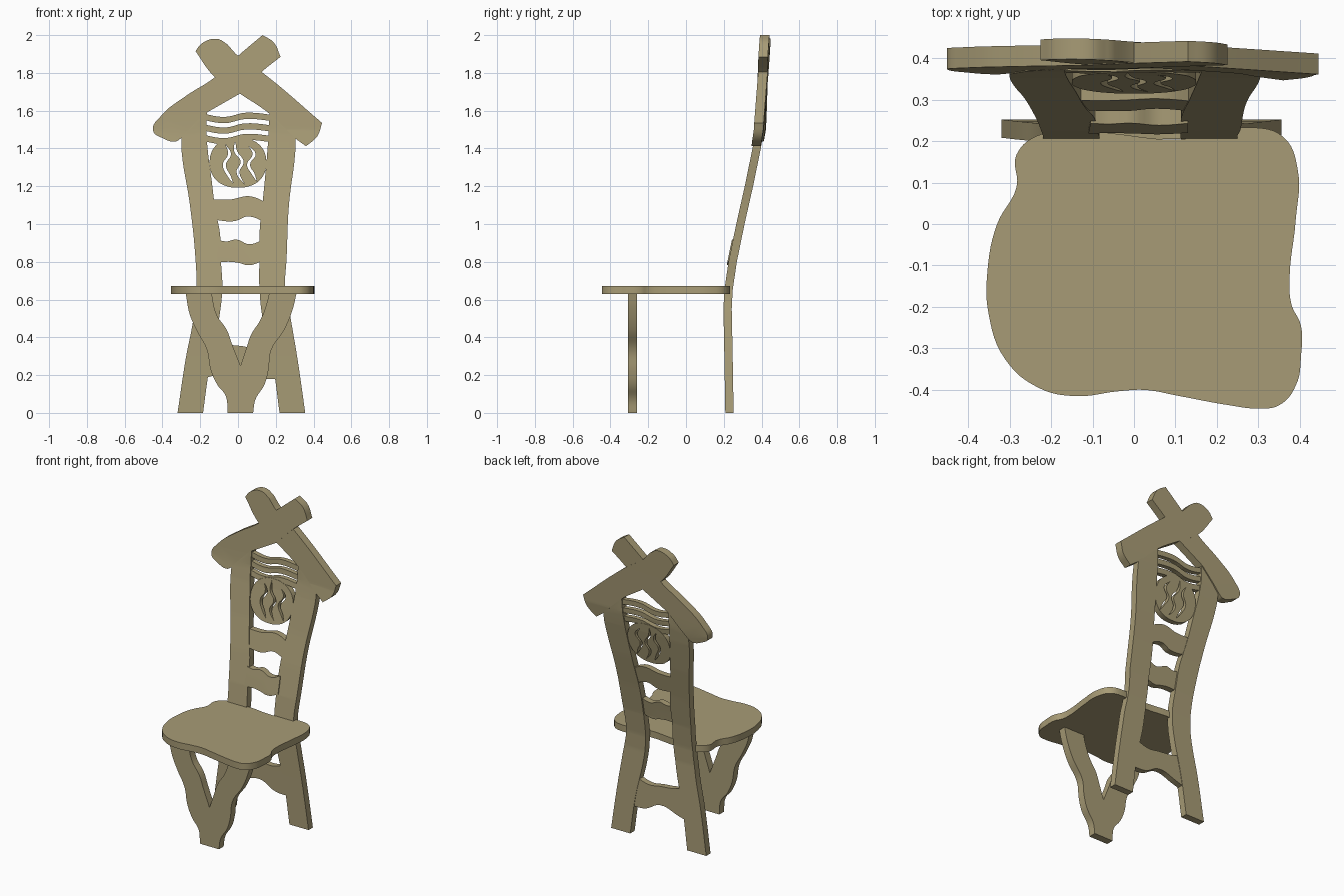
import bpy, bmesh, math

if "Cube" in bpy.data.objects:
    bpy.data.objects.remove(bpy.data.objects["Cube"])

wood = bpy.data.materials.new("wood")
wood.diffuse_color = (0.39, 0.33, 0.18, 1)
wood.use_nodes = True
wood.node_tree.nodes["Principled BSDF"].inputs["Base Color"].default_value = wood.diffuse_color

# Side profile of the bent back: (z, y of the slab's middle)
BEND = [(0, .23), (.3, .225), (.55, .22), (.65, .225), (.8, .247), (1.0, .288),
        (1.2, .333), (1.4, .374), (1.5, .390), (1.8, .407), (2.0, .419)]


def bend(z):
    for (z0, y0), (z1, y1) in zip(BEND, BEND[1:]):
        if z <= z1:
            return y0 + (y1 - y0) * (z - z0) / (z1 - z0)
    return BEND[-1][1]


def board(name, loops, thick, place, cuts=()):
    """Cut a board from closed outlines (holes included); a third value marks a sharp corner."""
    cu = bpy.data.curves.new(name + "_outline", 'CURVE')
    cu.dimensions, cu.fill_mode = '2D', 'BOTH'
    cu.extrude, cu.resolution_u = thick / 2, 6
    for pts in loops:
        sp = cu.splines.new('BEZIER')
        sp.bezier_points.add(len(pts) - 1)
        sp.use_cyclic_u = True
        for bp, p in zip(sp.bezier_points, pts):
            bp.co = (p[0], p[1], 0)
            bp.handle_left_type = bp.handle_right_type = 'VECTOR' if len(p) > 2 else 'AUTO'
    tmp = bpy.data.objects.new(name + "_outline", cu)
    bpy.context.collection.objects.link(tmp)
    dg = bpy.context.evaluated_depsgraph_get()
    me = bpy.data.meshes.new_from_object(tmp.evaluated_get(dg))
    bpy.data.objects.remove(tmp)
    me.name = name
    bm = bmesh.new()
    bm.from_mesh(me)
    bmesh.ops.remove_doubles(bm, verts=bm.verts, dist=1e-5)
    for c in cuts:
        bmesh.ops.bisect_plane(bm, geom=bm.verts[:] + bm.edges[:] + bm.faces[:],
                               plane_co=(0, c, 0), plane_no=(0, 1, 0))
    for v in bm.verts:
        v.co = place(*v.co)
    bmesh.ops.recalc_face_normals(bm, faces=bm.faces)
    bm.to_mesh(me)
    bm.free()
    me.polygons.foreach_set("use_smooth", [True] * len(me.polygons))
    me.set_sharp_from_angle(angle=math.radians(30))
    me.materials.clear()
    me.materials.append(wood)
    ob = bpy.data.objects.new(name, me)
    bpy.context.collection.objects.link(ob)
    return ob


def back_board(name, loops, thick=.044, off=0.0, tilt=0.0):
    return board(name, loops, thick,
                 lambda x, z, t: (x, bend(z) + t + off - tilt * x, z), [b[0] for b in BEND[1:-1]])


def band(top, bottom):
    """Outline of a wavy rail from its top and bottom edges, sharp at the ends."""
    loop = top + bottom[::-1]
    ends = {0, len(top) - 1, len(top), len(loop) - 1}
    return [(*p, 1) if i in ends else p for i, p in enumerate(loop)]


def slot(path, w):
    """Narrow wavy slot around a path, pointed at both ends."""
    mid = path[1:-1]
    return ([(*path[0], 1)] + [(x + w, z) for x, z in mid]
            + [(*path[-1], 1)] + [(x - w, z) for x, z in mid[::-1]])


# Seat
board("seat", [[(-.283, .168), (-.283, .09), (-.33, 0), (-.353, -.11), (-.35, -.22), (-.31, -.327),
                (-.23, -.395), (-.143, -.415), (-.035, -.403), (.025, -.40), (.11, -.415),
                (.23, -.437), (.30, -.445), (.35, -.437), (.39, -.39), (.403, -.315),
                (.402, -.243), (.38, -.195), (.375, -.135), (.39, .01), (.395, .13),
                (.36, .21), (.28, .233), (.11, .204), (-.08, .22), (-.22, .218)]],
      .042, lambda x, y, t: (x, y, .651 + t))

# Front leg with a V-shaped opening
board("front_leg", [[(-.277, .635, 1), (-.255, .52), (-.215, .43), (-.165, .335), (-.145, .23),
                     (-.11, .15), (-.065, .09), (-.055, 0, 1), (.08, 0, 1), (.092, .07),
                     (.14, .15), (.16, .22), (.177, .335), (.245, .44), (.29, .55), (.31, .635, 1),
                     (.165, .635, 1), (.155, .59), (.12, .495), (.07, .415), (.045, .345),
                     (.013, .25, 1), (-.03, .36), (-.06, .44), (-.113, .52), (-.14, .635, 1)]],
      .048, lambda x, z, t: (x, -.284 + t, z))

# Back posts, running from the feet up behind the roof beams
back_board("back_post_left", [[(-.32, 0, 1), (-.277, .285), (-.235, .505), (-.22, .67),
                               (-.225, .815), (-.255, 1.105), (-.298, 1.38), (-.30, 1.46, 1),
                               (-.165, 1.6, 1), (-.165, 1.45), (-.14, 1.235), (-.12, 1.08),
                               (-.095, .945), (-.09, .8), (-.083, .67), (-.10, .5),
                               (-.15, .25), (-.185, 0, 1)]])
back_board("back_post_right", [[(.356, 0, 1), (.315, .285), (.278, .505), (.25, .67),
                                (.257, .815), (.27, 1.105), (.303, 1.38), (.305, 1.46, 1),
                                (.166, 1.59, 1), (.16, 1.45), (.135, 1.16), (.115, .97),
                                (.113, .8), (.113, .67), (.13, .5), (.185, .25), (.22, 0, 1)]])

# Rails between the posts
back_board("bottom_rail", [band([(-.17, .39), (-.08, .365), (.01, .355), (.10, .345), (.20, .38)],
                                [(-.19, .18), (-.12, .20), (.01, .235), (.12, .185), (.22, .18)])], .038)
back_board("lower_rail", [band([(-.105, .915), (-.06, .908), (-.01, .918), (.06, .893), (.13, .915)],
                               [(-.11, .797), (-.04, .80), (.0, .795), (.06, .782), (.13, .805)])],
           .04, -.008)
back_board("upper_rail", [band([(-.15, 1.13), (-.04, 1.13), (.06, 1.147), (.16, 1.11)],
                               [(-.14, 1.025), (-.02, 1.015), (.055, 1.04), (.15, 1.005)])], .038)

# Round panel pierced by three wavy slots
disc = [(.15 * math.copysign(abs(math.cos(a)) ** .9, math.cos(a)),
         1.325 + .133 * math.copysign(abs(math.sin(a)) ** .9, math.sin(a)))
        for a in [math.tau * i / 16 for i in range(16)]]
slots = [[(-.065, 1.42), (-.045, 1.37), (-.072, 1.315), (-.045, 1.25), (-.025, 1.215)],
         [(-.015, 1.445), (-.012, 1.385), (.022, 1.33), (.0, 1.275), (.035, 1.21)],
         [(.055, 1.415), (.085, 1.37), (.056, 1.315), (.08, 1.265), (.1, 1.225)]]
back_board("round_panel", [disc] + [slot(s, .008) for s in slots], .034)

# Three thin wavy slats
for i in range(3):
    z = 1.585 - .056 * i
    wave = [(-.19, z), (-.07, z - .018), (.04, z + .004), (.19, z - .008)]
    back_board(f"slat_{i + 1}", [band(wave, [(x, h - .033) for x, h in wave])], .03)

# Crossed roof beams
back_board("roof_beam_left", [[(-.45, 1.495), (-.405, 1.575), (-.28, 1.675), (-.125, 1.775),
                               (0, 1.89), (.13, 2.0, 1), (.19, 1.96), (.225, 1.885, 1),
                               (.125, 1.805), (.01, 1.69, 1), (-.165, 1.59, 1), (-.30, 1.455, 1),
                               (-.33, 1.437), (-.40, 1.455)]], .05, 0, .018)
back_board("roof_beam_right", [[(-.055, 1.95, 1), (0, 1.89), (.125, 1.805), (.445, 1.535, 1),
                                (.42, 1.465), (.36, 1.412, 1), (.30, 1.455, 1), (.165, 1.585),
                                (.01, 1.69), (-.125, 1.78), (-.225, 1.915, 1), (-.19, 1.957),
                                (-.11, 1.98)]], .05, .002, .018)
